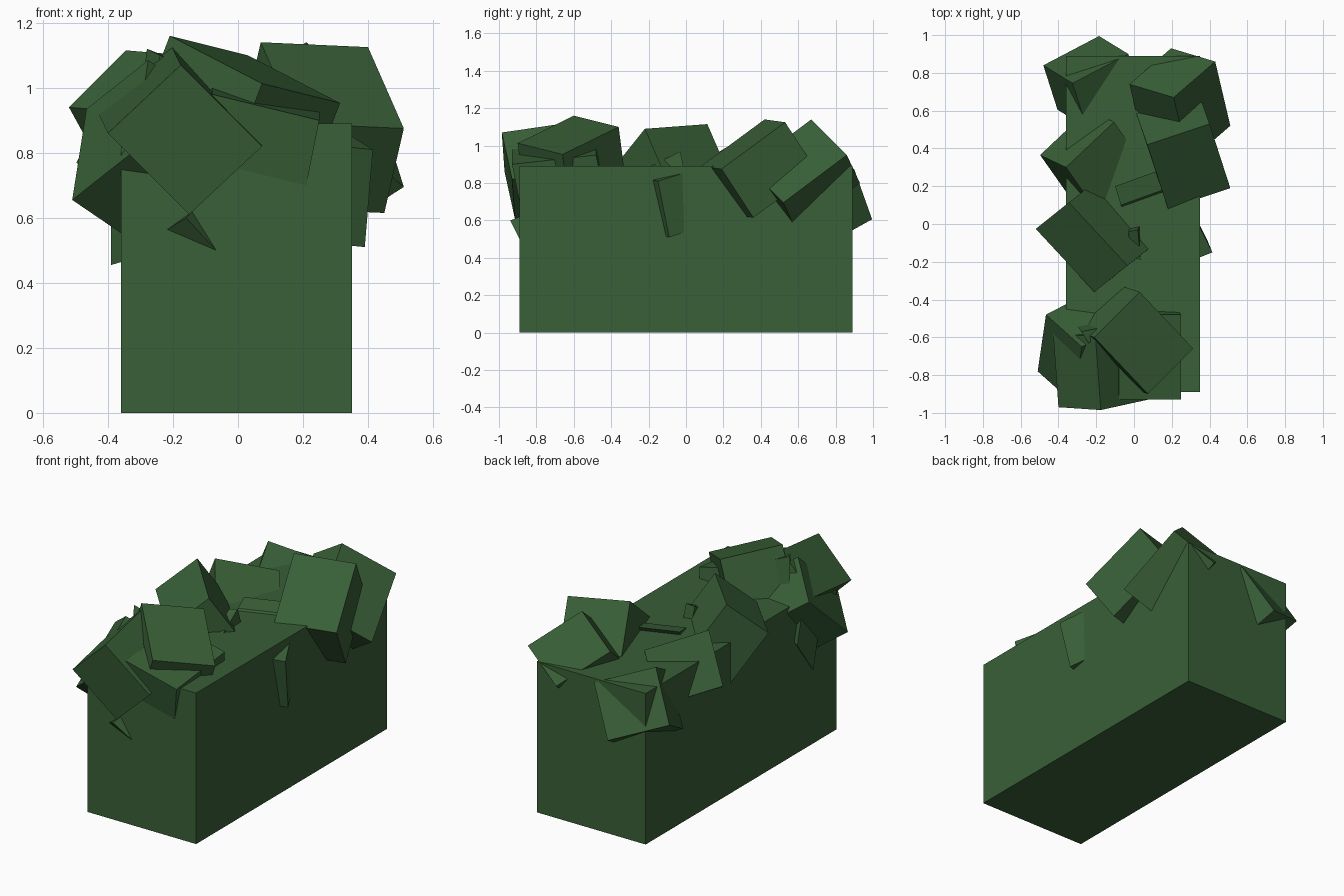
import bpy, bmesh
from mathutils import Vector

cube = bpy.data.objects.get("Cube")
if cube:
    bpy.data.objects.remove(cube, do_unlink=True)

green = bpy.data.materials.new("hedge_green")
green.use_nodes = True
colour = (0.04, 0.115, 0.038, 1)
green.diffuse_color = colour
green.node_tree.nodes["Principled BSDF"].inputs["Base Color"].default_value = colour


def block(name, corner, a, b, c):
    """Flat-faced box spanned by three edges leaving one corner."""
    corner, edges = Vector(corner), [Vector(e) for e in (a, b, c)]
    mesh = bpy.data.meshes.new(name)
    bm = bmesh.new()
    bmesh.ops.create_cube(bm, size=1)
    for v in bm.verts:
        v.co = corner + sum(((k + 0.5) * e for k, e in zip(v.co, edges)), Vector())
    bmesh.ops.recalc_face_normals(bm, faces=bm.faces)
    bm.to_mesh(mesh)
    bm.free()
    mesh.materials.append(green)
    obj = bpy.data.objects.new(name, mesh)
    bpy.context.collection.objects.link(obj)
    return obj


# Trimmed hedge body
block("hedge_body", (-.36, -.89, 0), (.71, 0, 0), (0, 1.78, 0), (0, 0, .89))

# Large tilted foliage clumps
block("clump_middle_left", (.51, .19, .875), (-.11, .34, .25), (-.33, -.11, .015), (-.06, .17, -.26))
block("clump_back_left", (.43, .86, .95), (-.22, -.19, .19), (.08, -.34, -.255), (-.234, .07, -.15))
block("clump_middle_back", (-.36, .30, 1.04), (-.137, .065, -.27), (.254, .24, -.095), (.155, -.22, -.13))
block("clump_middle_right", (-.52, -.026, .94), (.31, -.334, -.025), (.175, .14, .175), (.165, .13, -.3))
block("clump_back_right", (-.185, .995, .606), (-.295, -.155, .11), (.155, -.095, .266), (.075, -.235, -.13))
block("clump_front", (-.15, -.915, .61), (-.25, -.055, .25), (.224, -.015, .21), (-.028, .39, .057))
block("clump_front_top", (-.21, -.6, 1.16), (.24, .24, -.06), (.284, -.3, -.147), (-.106, .036, -.278))
block("clump_front_left", (.25, -.93, .90), (-.33, 0, .08), (0, .45, .05), (-.06, .06, -.3))
block("clump_front_right", (-.51, -.78, .655), (.044, .3, .28), (.19, -.17, .15), (.25, .13, -.17))

# Small sprigs poking out of the hedge
block("sprig_left_side", (.415, -.15, .81), (-.08, .16, .05), (-.025, .06, -.3), (-.1, -.04, .01))
block("sprig_front", (-.16, -.94, .60), (-.08, .07, -.05), (.13, .07, -.14), (.03, .08, .03))
block("sprig_right_side", (-.39, -.63, .455), (0, .15, .2), (.1, -.05, .03), (0, -.06, .25))
block("sprig_top", (-.07, .10, .90), (.25, .09, 0), (.03, -.05, -.06), (-.03, .1, .02))
block("sprig_middle", (-.03, -.04, .96), (.05, .01, .01), (.02, -.2, -.1), (.01, .02, -.1))
block("sprig_front_top", (-.28, -.57, 1.12), (.1, .02, -.04), (-.02, .03, -.16), (.04, -.06, -.02))
